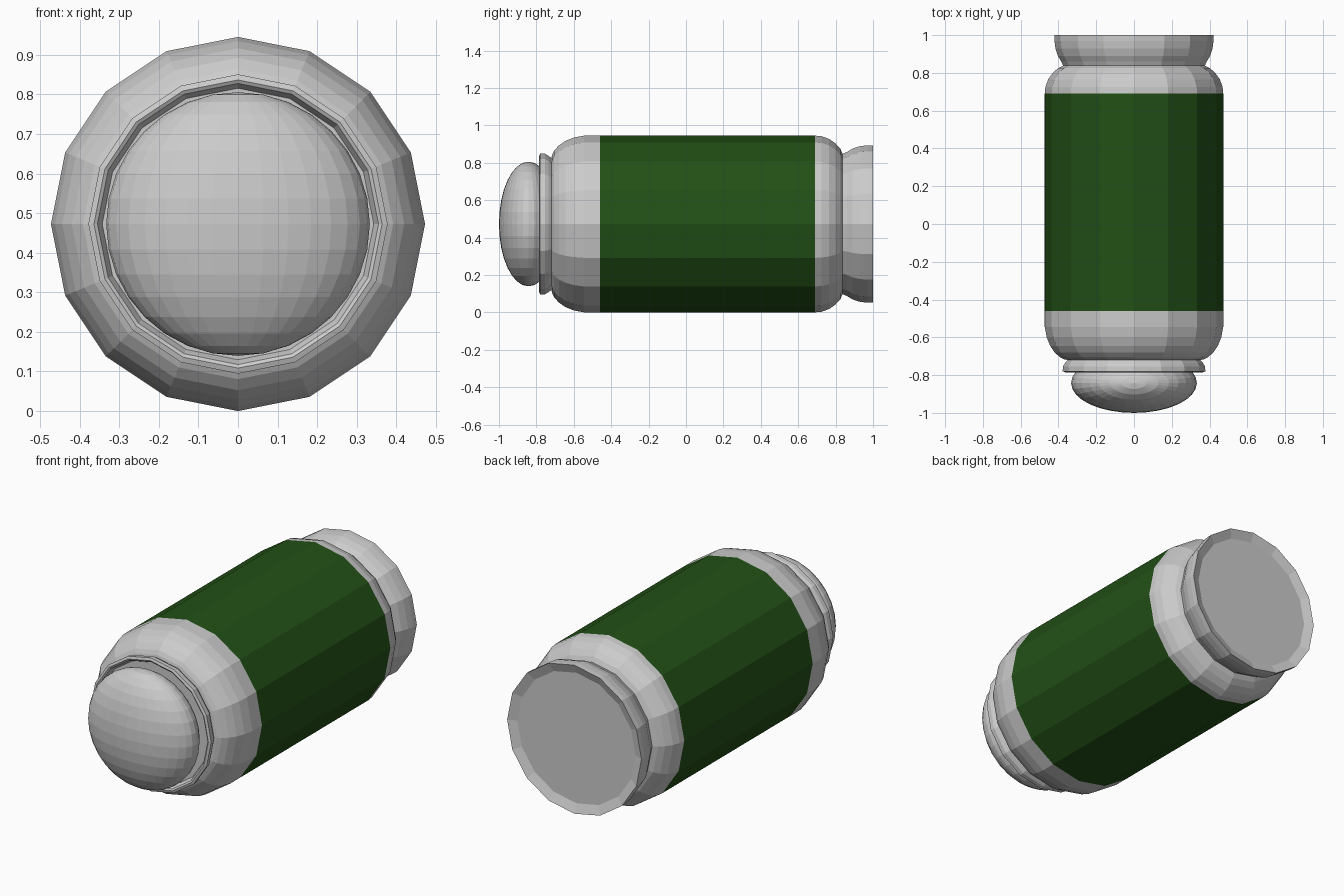
import bpy, bmesh, math

if "Cube" in bpy.data.objects:
    bpy.data.objects.remove(bpy.data.objects["Cube"])

R = 0.4725      # body radius, also height of the axis
SIDES = 16


def lathe(name, profile, color=None):
    """Spin (y, radius) points around the long axis; radius 0 closes with a point."""
    bm = bmesh.new()
    rings = []
    for y, r in profile:
        if r == 0:
            rings.append([bm.verts.new((0, y, R))])
            continue
        rings.append([bm.verts.new((r * math.sin(2 * math.pi * i / SIDES), y,
                                    R + r * math.cos(2 * math.pi * i / SIDES)))
                      for i in range(SIDES)])
    for a, b in zip(rings, rings[1:]):
        for i in range(SIDES):
            j = (i + 1) % SIDES
            if len(a) == 1:
                bm.faces.new((a[0], b[j], b[i]))
            elif len(b) == 1:
                bm.faces.new((a[i], a[j], b[0]))
            else:
                bm.faces.new((a[i], a[j], b[j], b[i]))
    bmesh.ops.recalc_face_normals(bm, faces=bm.faces)
    mesh = bpy.data.meshes.new(name)
    bm.to_mesh(mesh)
    bm.free()
    obj = bpy.data.objects.new(name, mesh)
    bpy.context.collection.objects.link(obj)
    if color:
        mat = bpy.data.materials.new(name + "_paint")
        mat.diffuse_color = color
        mat.use_nodes = True
        mat.node_tree.nodes["Principled BSDF"].inputs["Base Color"].default_value = mat.diffuse_color
        mesh.materials.append(mat)
    return obj


# Rounded front shoulder with the collar that holds the dome
lathe("front_shoulder", [
    (-0.755, 0), (-0.755, 0.343), (-0.78, 0.355), (-0.785, 0.364),
    (-0.78, 0.378), (-0.755, 0.376), (-0.735, 0.365), (-0.72, 0.352),
    (-0.716, 0.37), (-0.705, 0.392), (-0.68, 0.42), (-0.645, 0.444),
    (-0.60, 0.462), (-0.545, R), (-0.46, R)])

# Painted middle of the barrel
lathe("green_band", [(-0.46, R), (0.69, R)], (0.016, 0.08, 0.008, 1))

# Rear shoulder, narrow neck and flared base with a shallow recessed end
lathe("rear_base", [
    (0.69, R), (0.725, 0.469), (0.765, 0.455), (0.80, 0.43), (0.825, 0.402),
    (0.838, 0.375), (0.86, 0.385), (0.89, 0.403), (0.93, 0.416),
    (0.97, 0.421), (1.0, 0.421), (0.98, 0.37), (0.98, 0)])

# Flattened dome at the front
bpy.ops.mesh.primitive_uv_sphere_add(segments=32, ring_count=16, radius=1,
                                     location=(0, -0.842, R))
dome = bpy.context.object
dome.name = "front_dome"
dome.scale = (0.333, 0.158, 0.333)
